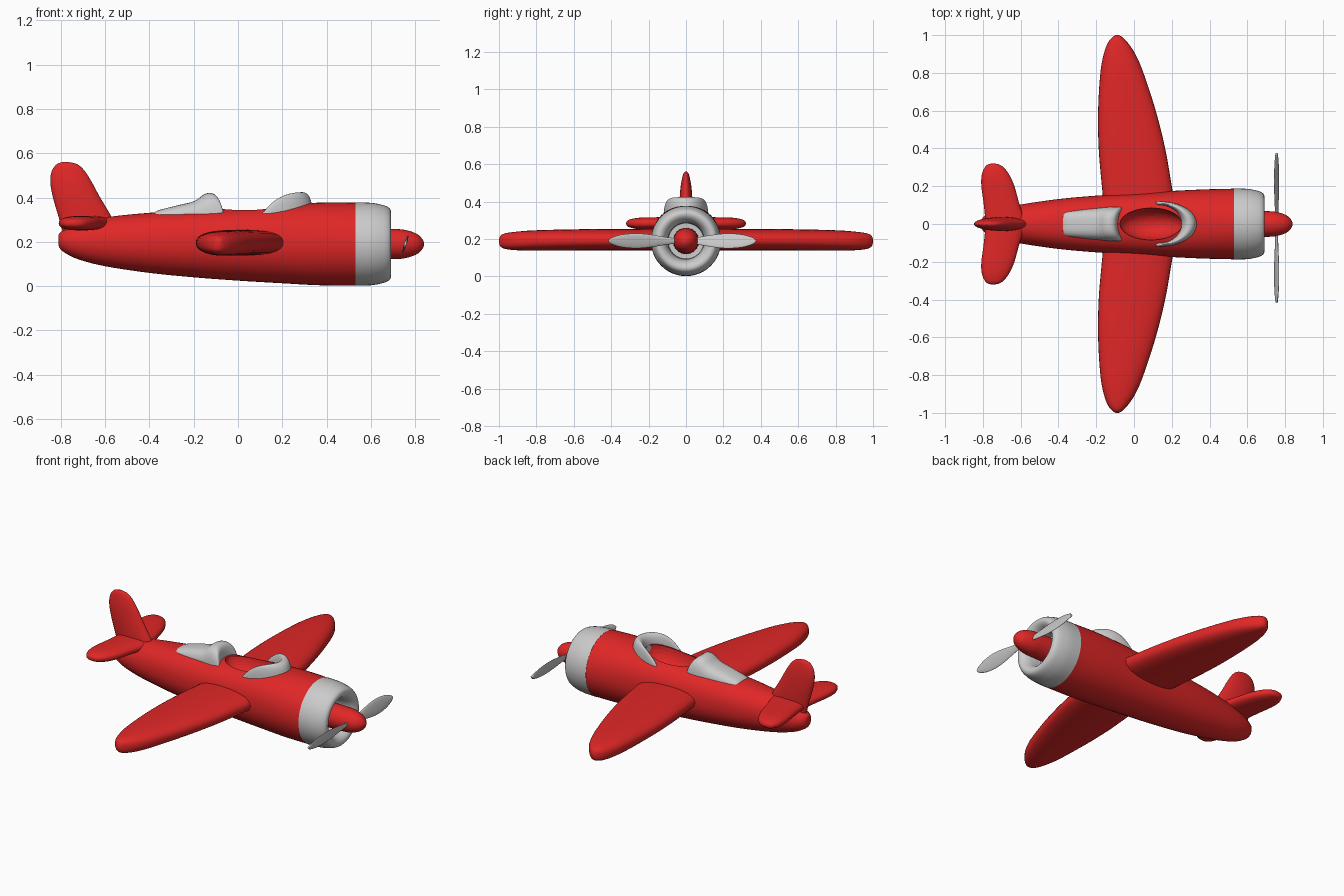
import bpy, bmesh
from math import sin, cos, pi, radians

if "Cube" in bpy.data.objects:
    bpy.data.objects.remove(bpy.data.objects["Cube"])

red = bpy.data.materials.new("red_paint")
red.diffuse_color = (0.75, 0.02, 0.02, 1)
red.use_nodes = True
red.node_tree.nodes["Principled BSDF"].inputs["Base Color"].default_value = red.diffuse_color


def smooth_rows(rows, n=5):
    """Catmull-Rom interpolation between station rows."""
    out = []
    for i in range(len(rows) - 1):
        p0, p1 = rows[max(i - 1, 0)], rows[i]
        p2, p3 = rows[i + 1], rows[min(i + 2, len(rows) - 1)]
        for k in range(n):
            t = k / n
            out.append([0.5 * (2 * b + (c - a) * t + (2 * a - 5 * b + 4 * c - d) * t * t
                               + (3 * b - a - 3 * c + d) * t ** 3)
                        for a, b, c, d in zip(p0, p1, p2, p3)])
    out.append(list(rows[-1]))
    return out


def power(v, e):
    return (1 if v >= 0 else -1) * abs(v) ** e


def oval(n, exponent=2.0):
    """Points of a unit superellipse."""
    return [(power(cos(2 * pi * k / n), 2 / exponent), power(sin(2 * pi * k / n), 2 / exponent))
            for k in range(n)]


def loft(name, rings, mat=None, caps=True, mirror=False, angle=40):
    """Skin closed rings of points into one smooth object."""
    bm = bmesh.new()
    vs = [[bm.verts.new(p) for p in ring] for ring in rings]
    n = len(vs[0])
    for a, b in zip(vs, vs[1:]):
        for k in range(n):
            bm.faces.new((a[k], a[(k + 1) % n], b[(k + 1) % n], b[k]))
    if caps:
        bm.faces.new(vs[0])
        bm.faces.new(vs[-1])
    bmesh.ops.recalc_face_normals(bm, faces=bm.faces)
    mesh = bpy.data.meshes.new(name)
    bm.to_mesh(mesh)
    bm.free()
    ob = bpy.data.objects.new(name, mesh)
    bpy.context.collection.objects.link(ob)
    if mat:
        mesh.materials.append(mat)
    if mirror:
        m = ob.modifiers.new("mirror", 'MIRROR')
        m.use_axis = (False, True, False)
    shade(ob, angle)
    return ob


def shade(ob, angle=40):
    bpy.ops.object.select_all(action='DESELECT')
    ob.select_set(True)
    bpy.context.view_layer.objects.active = ob
    bpy.ops.object.shade_smooth_by_angle(angle=radians(angle))


def turned(name, profile, mat=None, caps=True):
    """Body of revolution about the thrust line; profile rows are (x, radius)."""
    return loft(name, [[(x, r * c, 0.19 + r * s) for c, s in oval(48)]
                       for x, r in smooth_rows(profile)], mat, caps)


# Fuselage: x, half width, bottom, top, squareness of the upper half
stations = [(-0.81, 0.008, 0.19, 0.225, 2), (-0.805, 0.028, 0.172, 0.24, 2),
            (-0.78, 0.052, 0.15, 0.255, 2), (-0.72, 0.076, 0.121, 0.28, 2),
            (-0.6, 0.103, 0.09, 0.31, 2.1), (-0.4, 0.132, 0.06, 0.331, 2.3),
            (-0.2, 0.15, 0.04, 0.342, 2.4), (0, 0.163, 0.025, 0.352, 2.5),
            (0.2, 0.175, 0.013, 0.367, 2.4), (0.37, 0.183, 0.004, 0.377, 2.2),
            (0.53, 0.187, 0.003, 0.377, 2)]
rings = []
for x, w, lo, hi, e in smooth_rows(stations):
    mid, h = (lo + hi) / 2, (hi - lo) / 2
    upper, lower = oval(48, e), oval(48)
    rings.append([(x, w * c, mid + h * s)
                  for c, s in [upper[k] if k < 24 else lower[k] for k in range(48)]])
fuselage = loft("fuselage", rings, red)

# Cockpit opening cut into the fuselage
bpy.ops.mesh.primitive_uv_sphere_add(segments=40, ring_count=24, location=(0.09, 0, 0.355))
cutter = bpy.context.object
cutter.name = "cockpit_cutter"
cutter.scale = (0.165, 0.085, 0.11)
cutter.hide_render = True
cutter.data.materials.append(red)
cut = fuselage.modifiers.new("cockpit", 'BOOLEAN')
cut.operation = 'DIFFERENCE'
cut.solver = 'EXACT'
cut.object = cutter
bpy.context.view_layer.objects.active = fuselage
bpy.ops.object.modifier_apply(modifier="cockpit")
bpy.data.objects.remove(cutter)
shade(fuselage)

# Engine cowl with rolled-in lip, and spinner
turned("engine_cowl", [(0.53, 0.188), (0.6, 0.186), (0.65, 0.177), (0.678, 0.166),
                       (0.689, 0.152), (0.688, 0.135), (0.675, 0.118), (0.65, 0.105),
                       (0.61, 0.098), (0.585, 0.096), (0.58, 0.085), (0.58, 0.01)])
turned("spinner", [(0.575, 0.07), (0.69, 0.068), (0.74, 0.066), (0.78, 0.057),
                   (0.81, 0.044), (0.83, 0.025), (0.838, 0.01), (0.84, 0.002)], red)

# Wings: y, trailing x, leading x, bottom, top
wing = [(0.1, -0.16, 0.215, 0.138, 0.255), (0.2, -0.17, 0.2, 0.138, 0.255),
        (0.4, -0.187, 0.165, 0.138, 0.254), (0.6, -0.19, 0.115, 0.138, 0.252),
        (0.8, -0.178, 0.05, 0.138, 0.247), (0.9, -0.16, 0.007, 0.14, 0.24),
        (0.96, -0.138, -0.033, 0.146, 0.232), (0.99, -0.113, -0.063, 0.158, 0.22),
        (1.0, -0.095, -0.08, 0.18, 0.198)]
# Tailplane uses the same layout
tailplane = [(0.0, -0.785, -0.57, 0.252, 0.318), (0.1, -0.795, -0.605, 0.252, 0.317),
             (0.2, -0.808, -0.633, 0.252, 0.316), (0.26, -0.806, -0.66, 0.254, 0.313),
             (0.3, -0.79, -0.69, 0.262, 0.305), (0.315, -0.773, -0.715, 0.27, 0.297),
             (0.32, -0.755, -0.735, 0.28, 0.288)]
for name, rows in (("wings", wing), ("tailplane", tailplane)):
    loft(name, [[((a + b) / 2 + (b - a) / 2 * c, y, (lo + hi) / 2 + (hi - lo) / 2 * s)
                 for c, s in oval(32, 2.4)] for y, a, b, lo, hi in smooth_rows(rows)],
         red, mirror=True)

# Tail fin: z, trailing x, leading x, half thickness
fin = [(0.24, -0.79, -0.54, 0.036), (0.32, -0.812, -0.575, 0.037), (0.4, -0.835, -0.622, 0.035),
       (0.47, -0.847, -0.66, 0.03), (0.52, -0.84, -0.692, 0.022),
       (0.55, -0.818, -0.725, 0.014), (0.56, -0.79, -0.765, 0.006)]
loft("tail_fin", [[((a + b) / 2 + (b - a) / 2 * c, h * s, z) for c, s in oval(32)]
                  for z, a, b, h in smooth_rows(fin)], red)

# Headrest fairing: x, half width, top; front face is scooped
fairing = [(-0.385, 0.045, 0.32), (-0.365, 0.066, 0.34), (-0.28, 0.077, 0.363),
           (-0.2, 0.085, 0.383), (-0.155, 0.09, 0.413), (-0.125, 0.092, 0.421),
           (-0.1, 0.091, 0.408), (-0.088, 0.088, 0.37), (-0.085, 0.083, 0.31)]
rings = []
for x, w, top in smooth_rows(fairing):
    scoop = 0.025 * max(0, min(1, (x + 0.25) / 0.15))
    rings.append([(x + scoop * c * c, w * c, 0.29 + (top - 0.29) * s)
                  for c, s in [(c, max(s, -0.1)) for c, s in oval(40, 3)]])
loft("headrest_fairing", rings)

# Windshield: crescent collar around the front of the cockpit
rings = []
for i in range(41):
    t = -1 + i / 20
    a = radians(97) * t
    crest = 0.335 + 0.089 * (1 - t ** 4)
    ring = []
    for k in range(17):
        p = pi * k / 16
        f = (1 - cos(p)) / 2
        ring.append((0.135 + (0.115 + 0.085 * f) * cos(a), (0.1 + 0.02 * f) * sin(a),
                     0.31 + (crest - 0.31) * max(0, sin(p)) ** 0.6))
    rings.append(ring)
loft("windshield", rings, angle=60)

# Propeller: two pitched blades, distance from hub and half chord
blade = [(0.03, 0.014), (0.1, 0.024), (0.18, 0.037), (0.25, 0.042), (0.32, 0.036),
         (0.37, 0.022), (0.39, 0.01), (0.395, 0.002)]
for side, name in ((1, "propeller_blade_left"), (-1, "propeller_blade_right")):
    loft(name, [[(0.755 - side * 0.3 * w * c + 0.006 * s, side * r - 0.02,
                  0.19 + 0.95 * w * c + side * 0.002 * s) for c, s in oval(20)]
                for r, w in smooth_rows(blade)], angle=60)
